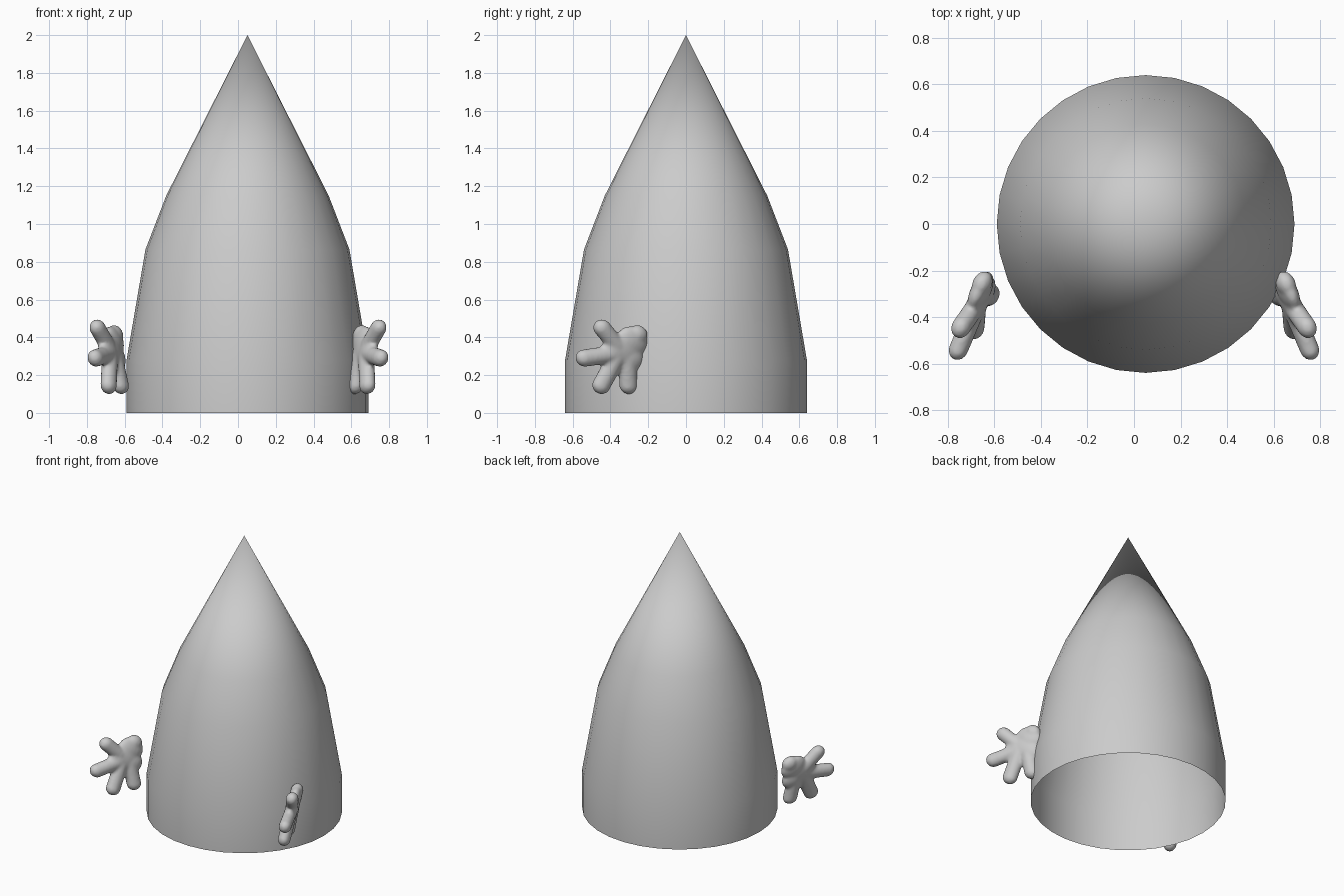
import bpy, bmesh, math
from mathutils import Vector

if "Cube" in bpy.data.objects:
    bpy.data.objects.remove(bpy.data.objects["Cube"])

grey = bpy.data.materials.new("plain grey")
grey.diffuse_color = (0.6, 0.6, 0.6, 1)
grey.use_nodes = True
grey.node_tree.nodes["Principled BSDF"].inputs["Base Color"].default_value = grey.diffuse_color


def make_object(name, bm):
    for f in bm.faces:
        f.smooth = True
    mesh = bpy.data.meshes.new(name)
    bm.to_mesh(mesh)
    bm.free()
    mesh.materials.append(grey)
    obj = bpy.data.objects.new(name, mesh)
    bpy.context.collection.objects.link(obj)
    return obj


# Body: open-bottomed pointed shell, 32 sides
SIDES, CENTRE_X = 32, 0.05
profile = [(0.64, 0.0), (0.64, 0.28), (0.54, 0.865), (0.43, 1.15)]
bm = bmesh.new()
rings = []
for r, z in profile:
    rings.append([bm.verts.new((CENTRE_X + r * math.cos(2 * math.pi * i / SIDES),
                                r * math.sin(2 * math.pi * i / SIDES), z))
                  for i in range(SIDES)])
tip = bm.verts.new((CENTRE_X, 0, 2))
for i in range(SIDES):
    j = (i + 1) % SIDES
    for low, high in zip(rings, rings[1:]):
        bm.faces.new((low[i], low[j], high[j], high[i]))
    bm.faces.new((rings[-1][i], rings[-1][j], tip))
make_object("pointed_body", bm)

# Hands: flattened blobs (y, z, radius) on a slanted plane, fused together
palm = [(-0.29, 0.375, 0.085), (-0.30, 0.29, 0.075), (-0.37, 0.32, 0.085),
        (-0.33, 0.33, 0.10), (-0.257, 0.413, 0.052)]
fingers = [((-0.37, 0.36), (-0.443, 0.449)),
           ((-0.40, 0.31), (-0.537, 0.29)),
           ((-0.37, 0.29), (-0.449, 0.145)),
           ((-0.31, 0.27), (-0.305, 0.145))]
FINGER_R, HALF_THICK, STEPS = 0.046, 0.042, 8
U, V = Vector((-0.45, 1, 0)), Vector((0.2, 0, 1))
N = Vector((1, 0.45, -0.2)).normalized()


def add_blob(bm, side, y, z, r):
    centre = Vector((0.703, 0, 0)) + U * y + V * z + Vector((-0.45 * 0.42 - 0.06, 0, 0))
    verts = bmesh.ops.create_icosphere(bm, subdivisions=3, radius=1)["verts"]
    for v in verts:
        a, b, c = v.co
        p = centre + r * (U * a + V * b) + N * HALF_THICK * c
        v.co = (side * p.x, p.y, p.z)


for name, side in (("left_hand", -1), ("right_hand", 1)):
    bm = bmesh.new()
    for y, z, r in palm:
        add_blob(bm, side, y, z, r)
    for (y0, z0), (y1, z1) in fingers:
        for k in range(STEPS + 1):
            t = k / STEPS
            add_blob(bm, side, y0 + (y1 - y0) * t, z0 + (z1 - z0) * t, FINGER_R)
    bmesh.ops.recalc_face_normals(bm, faces=bm.faces[:])
    hand = make_object(name, bm)
    remesh = hand.modifiers.new("fuse", 'REMESH')
    remesh.mode = 'VOXEL'
    remesh.voxel_size = 0.01
    remesh.use_smooth_shade = True
    soften = hand.modifiers.new("soften", 'SMOOTH')
    soften.factor = 0.5
    soften.iterations = 5
